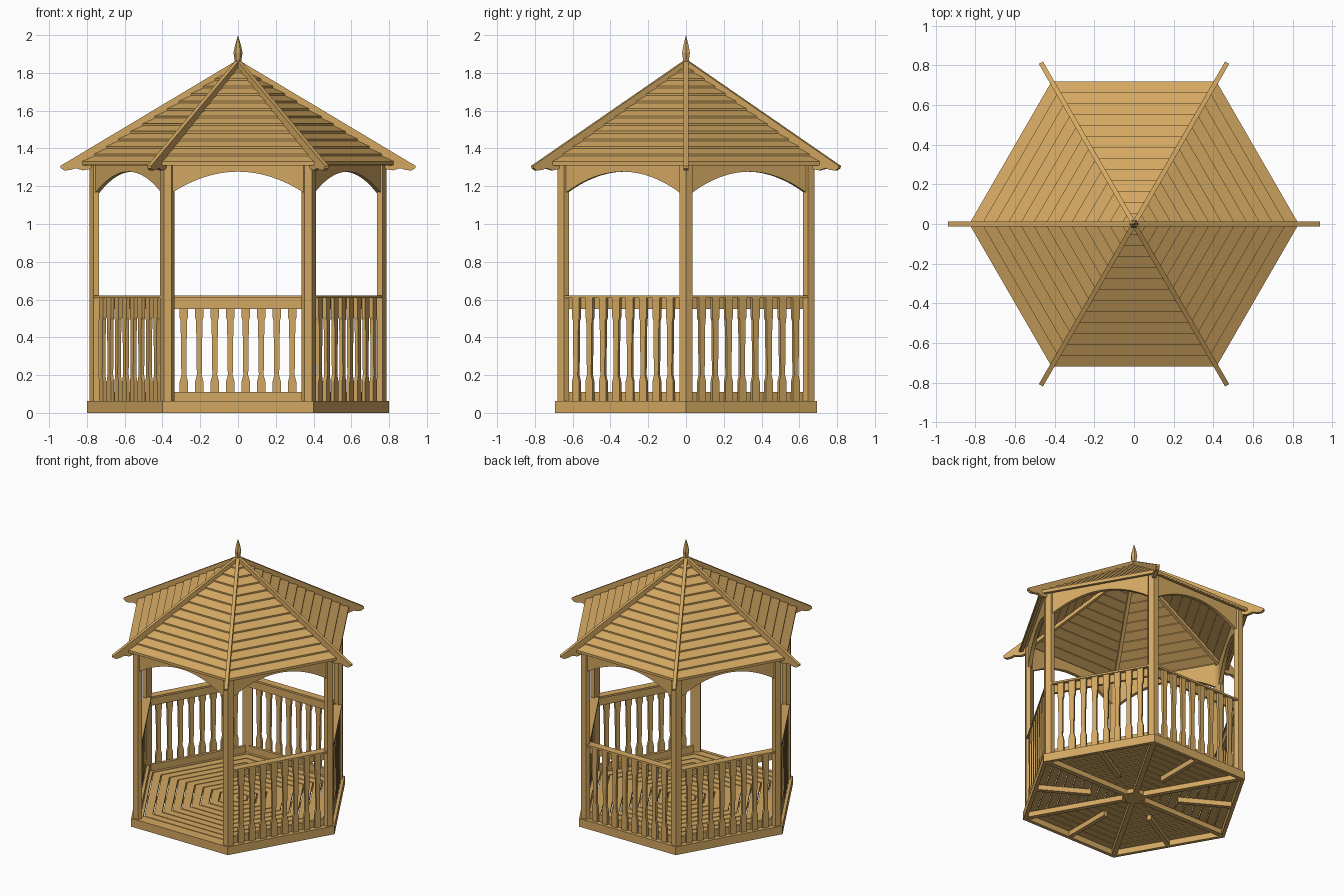
import bpy, bmesh, math
from mathutils import Vector, Matrix

if "Cube" in bpy.data.objects:
    bpy.data.objects.remove(bpy.data.objects["Cube"])

wood = bpy.data.materials.new("warm wood")
wood.diffuse_color = (0.65, 0.39, 0.12, 1)
wood.use_nodes = True
wood.node_tree.nodes["Principled BSDF"].inputs["Base Color"].default_value = wood.diffuse_color
TAN30 = math.tan(math.radians(30))
FACES = [-90 + 60 * k for k in range(6)]     # first one is the open front
CORNERS = [60 * k for k in range(6)]
RAILED = FACES[1:]


def build(name, angles, solids):
    """Repeat solids (pairs of matching polygons in radial, tangent, z) around the z axis."""
    bm = bmesh.new()
    for ang in angles:
        rot = Matrix.Rotation(math.radians(ang), 3, 'Z')
        for pa, pb in solids:
            va = [bm.verts.new(rot @ Vector(p)) for p in pa]
            vb = [bm.verts.new(rot @ Vector(p)) for p in pb]
            bm.faces.new(va)
            bm.faces.new(vb[::-1])
            n = len(va)
            for i in range(n):
                j = (i + 1) % n
                bm.faces.new((va[j], va[i], vb[i], vb[j]))
    bmesh.ops.recalc_face_normals(bm, faces=bm.faces[:])
    me = bpy.data.meshes.new(name)
    bm.to_mesh(me)
    bm.free()
    me.materials.append(wood)
    ob = bpy.data.objects.new(name, me)
    bpy.context.collection.objects.link(ob)
    return ob


def mitred(profile):
    """(radial, z) section running the full width of one hexagon side."""
    return ([(a, -a * TAN30, z) for a, z in profile],
            [(a, a * TAN30, z) for a, z in profile])


def fin(profile, w):
    """(radial, z) outline with thickness w across."""
    return ([(r, -w / 2, z) for r, z in profile], [(r, w / 2, z) for r, z in profile])


def panel(outline, a0, a1):
    """(tangent, z) outline between two radial distances."""
    return ([(a0, t, z) for t, z in outline], [(a1, t, z) for t, z in outline])


def rect(u0, u1, v0, v1):
    return [(u0, v0), (u1, v0), (u1, v1), (u0, v1)]


# Base skirt, floor boards and the joists below
build("base_skirt", FACES, [mitred(rect(0.668, 0.693, 0, 0.062))])
rows, step = 11, 0.667 / 11
build("floor_boards", FACES,
      [mitred(rect(i * step + 0.007, (i + 1) * step, 0.042, 0.06)) for i in range(rows)])
build("corner_joists", CORNERS, [fin(rect(0.06, 0.765, 0.005, 0.042), 0.035)])
build("side_joists", FACES, [fin(rect(0.3, 0.668, 0.005, 0.042), 0.03)])
build("joist_hub", FACES, [mitred(rect(0.001, 0.075, 0.01, 0.042))])

# Corner posts
post = [(0.786, 0), (0.766, 0.035), (0.735, 0.035), (0.735, -0.035), (0.766, -0.035)]
build("corner_posts", CORNERS,
      [([(r, t, 0.06) for r, t in post], [(r, t, 1.33) for r, t in post])])

# Arched panels under the roof
arch = [(-0.355, 1.345), (-0.355, 1.165)]
for i in range(21):
    t = -0.35 + 0.035 * i
    arch.append((t, 1.165 + 0.112 * (1 - (t / 0.35) ** 2)))
arch += [(0.355, 1.165), (0.355, 1.345)]
build("arch_panels", FACES, [panel(arch, 0.645, 0.67)])

# Railings: inner rails, cap and sawn balusters
build("bottom_rails", RAILED, [panel(rect(-0.355, 0.355, 0.06, 0.11), 0.632, 0.652)])
build("top_rails", RAILED, [panel(rect(-0.355, 0.355, 0.55, 0.61), 0.632, 0.652)])
build("rail_caps", RAILED, [panel(rect(-0.355, 0.355, 0.608, 0.622), 0.622, 0.678)])
half = [(0.022, 0.062), (0.022, 0.165), (0.013, 0.2), (0.017, 0.49), (0.022, 0.505), (0.022, 0.608)]
balusters = []
for i in range(8):
    c = (i - 3.5) * 0.082
    outline = [(c + w, z) for w, z in half] + [(c - w, z) for w, z in reversed(half)]
    balusters.append(panel(outline, 0.652, 0.672))
build("balusters", RAILED, balusters)


# Lapped roof boards
def roof(a):
    return 1.842 - 0.72 * a


boards, n = [], 13
for i in range(n):
    a0, a1 = max(0.004, 0.72 * i / n - 0.006), 0.72 * (i + 1) / n
    boards.append(mitred([(a0, roof(a0) - 0.004), (a1, roof(a1) + 0.008),
                          (a1, roof(a1) - 0.01), (a0, roof(a0) - 0.016)]))
build("roof_boards", FACES, boards)
build("eave_trim", FACES, [mitred(rect(0.695, 0.715, 1.31, 1.328))])

# Hip rafters with shaped tails
rafter = [(0.012, 1.863), (0.94, 1.308), (0.938, 1.295), (0.92, 1.284), (0.89, 1.285),
          (0.86, 1.295), (0.82, 1.284), (0.785, 1.29), (0.76, 1.325), (0.012, 1.785)]
build("hip_rafters", CORNERS, [fin(rafter, 0.024)])

# Pointed finial, six sided
fin_profile = [(0.0, 1.78), (0.02, 1.78), (0.018, 1.87), (0.024, 1.905), (0.016, 1.945), (0.0, 2.0)]
bm = bmesh.new()
rings = [[bm.verts.new((r * math.cos(math.radians(a)), r * math.sin(math.radians(a)), z))
          for a in CORNERS] for r, z in fin_profile[1:-1]]
tip = bm.verts.new((0, 0, 2.0))
bm.faces.new(rings[0][::-1])
for lo, hi in zip(rings, rings[1:]):
    for i in range(6):
        j = (i + 1) % 6
        bm.faces.new((lo[i], lo[j], hi[j], hi[i]))
for i in range(6):
    bm.faces.new((rings[-1][i], rings[-1][(i + 1) % 6], tip))
me = bpy.data.meshes.new("finial")
bm.to_mesh(me)
bm.free()
me.materials.append(wood)
bpy.context.collection.objects.link(bpy.data.objects.new("finial", me))
